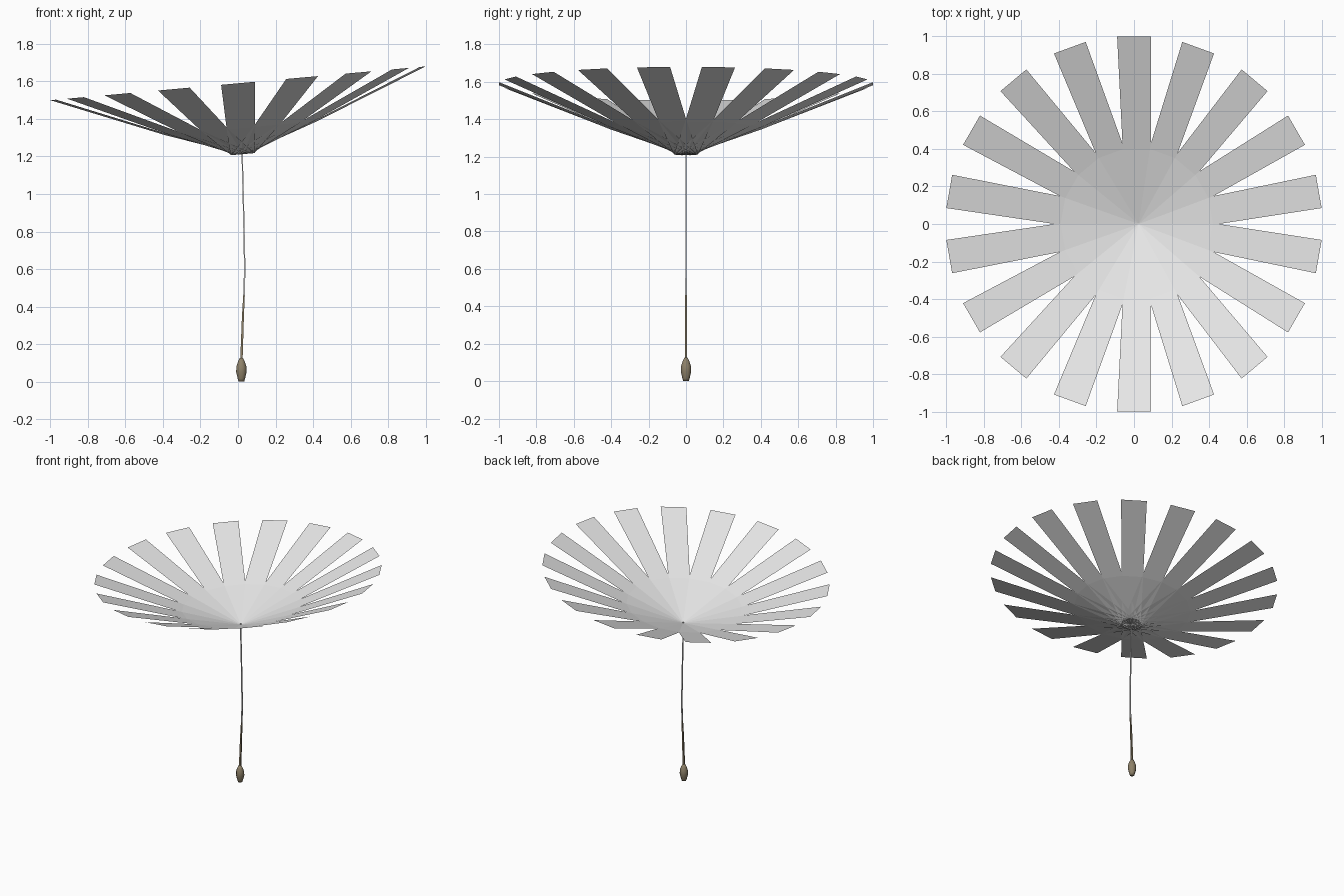
import bpy, bmesh, math
from mathutils import Matrix, Vector

if "Cube" in bpy.data.objects:
    bpy.data.objects.remove(bpy.data.objects["Cube"])

def material(name, rgb):
    m = bpy.data.materials.new(name)
    m.diffuse_color = (*rgb, 1)
    m.use_nodes = True
    m.node_tree.nodes["Principled BSDF"].inputs["Base Color"].default_value = m.diffuse_color
    return m

white = material("fluff white", (0.8, 0.8, 0.8))
brown = material("seed brown", (0.27, 0.22, 0.14))

def make(name, bm, mats):
    me = bpy.data.meshes.new(name)
    bm.to_mesh(me)
    bm.free()
    ob = bpy.data.objects.new(name, me)
    bpy.context.collection.objects.link(ob)
    for m in mats:
        me.materials.append(m)
    return ob

def tube(name, rings, sides, mats, brown_below=None, smooth=False):
    """Rings of (x, z, radius) joined into a closed tube."""
    bm = bmesh.new()
    loops = [[bm.verts.new((x + r * math.cos(2 * math.pi * (i + .5) / sides),
                            r * math.sin(2 * math.pi * (i + .5) / sides), z))
              for i in range(sides)] for x, z, r in rings]
    for a, b in zip(loops, loops[1:]):
        for i in range(sides):
            j = (i + 1) % sides
            bm.faces.new((a[i], a[j], b[j], b[i]))
    bm.faces.new(loops[0][::-1])
    bm.faces.new(loops[-1])
    for f in bm.faces:
        f.smooth = smooth
        if brown_below is not None:
            f.material_index = int(f.calc_center_median().z < brown_below)
    return make(name, bm, mats)

# Seed pod and thin bent stalk, brown in its lower part
tube("seed", [(.018, 0, .016), (.018, .015, .021), (.018, .05, .03), (.018, .08, .029),
              (.018, .105, .02), (.018, .125, .01)], 8, [brown], smooth=True)
tube("stalk", [(.018, .11, .009), (.026, .34, .0075), (.032, .46, .006), (.036, .6, .0055),
               (.03, .9, .005), (.022, 1.22, .005)], 4, [white, brown], .46)

# Parachute: 18 flat strips fanning out of the stalk top, canopy tilted towards +x
bm = bmesh.new()
stations = [(0, 1.21, .065), (.4, 1.35, .075), (1, 1.59, .09)]   # radius, height, half width
for k in range(18):
    a = math.radians(10 + 20 * k)
    out, side = Vector((math.cos(a), math.sin(a), 0)), Vector((-math.sin(a), math.cos(a), 0))
    rows = []
    for r, z, w in stations:
        row = []
        for s in (-w, w):
            p = out * r + side * s
            p.x += .025 * (1 - r)
            p.z = z + .09 * p.x
            row.append(bm.verts.new(p))
        rows.append(row)
    for p, q in zip(rows, rows[1:]):
        bm.faces.new((p[0], q[0], q[1], p[1]))
make("parachute_strips", bm, [white])
